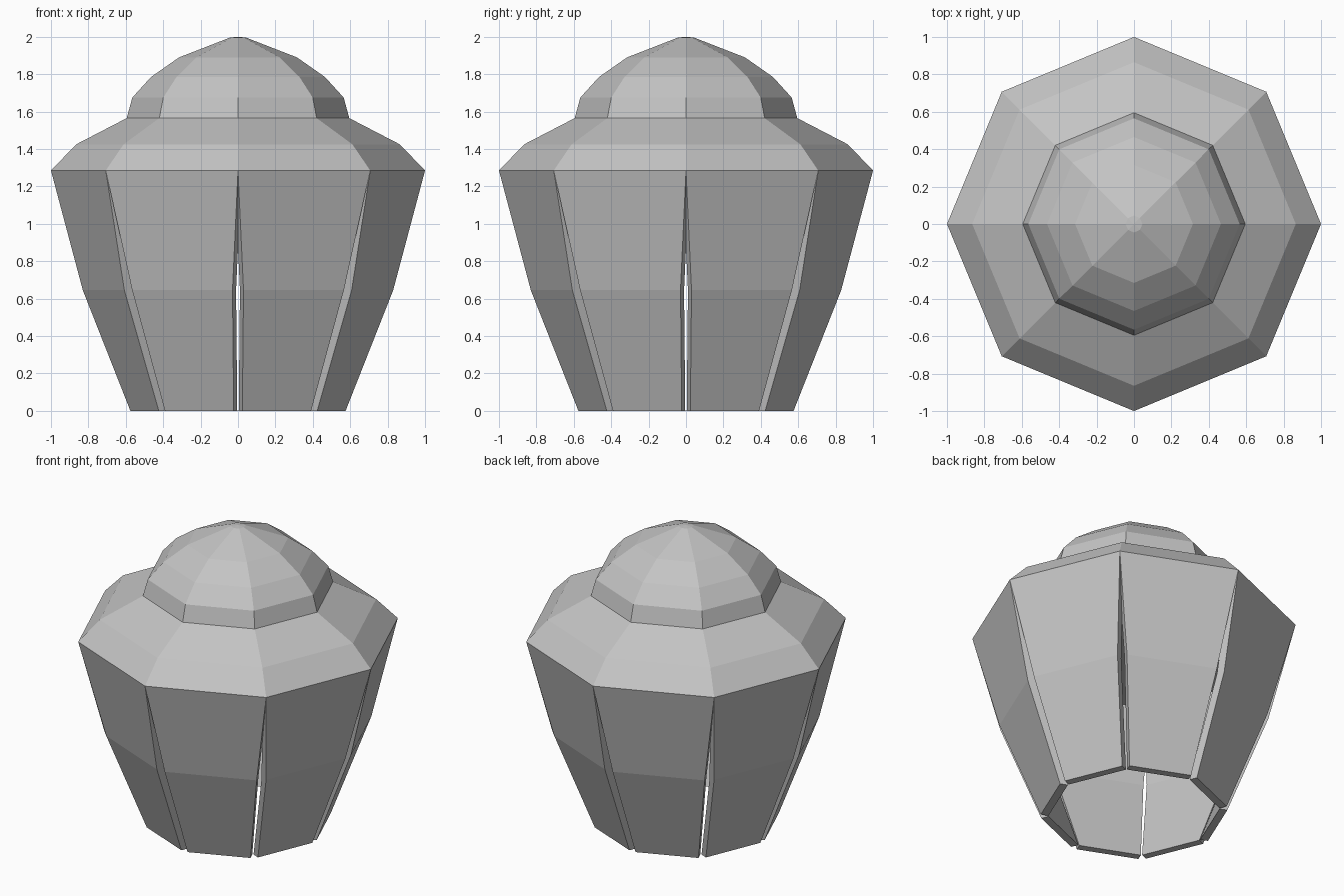
import bpy, bmesh, math
from mathutils import Vector

if "Cube" in bpy.data.objects:
    bpy.data.objects.remove(bpy.data.objects["Cube"])

SIDES = 8
THICK = 0.05

grey = bpy.data.materials.new("grey")
grey.diffuse_color = (0.55, 0.55, 0.55, 1)
grey.use_nodes = True
grey.node_tree.nodes["Principled BSDF"].inputs["Base Color"].default_value = grey.diffuse_color


def corner(i, r, z):
    a = math.tau * i / SIDES
    return Vector((r * math.cos(a), r * math.sin(a), z))


def make_object(name, bm):
    bmesh.ops.recalc_face_normals(bm, faces=bm.faces)
    me = bpy.data.meshes.new(name)
    bm.to_mesh(me)
    bm.free()
    me.materials.append(grey)
    ob = bpy.data.objects.new(name, me)
    bpy.context.collection.objects.link(ob)
    return ob


def turned(name, profile, tip=None):
    """Closed eight-sided solid from (radius, z) rings, with an optional tip."""
    bm = bmesh.new()
    rings = [[bm.verts.new(corner(i, r, z)) for i in range(SIDES)] for r, z in profile]
    for lo, hi in zip(rings, rings[1:]):
        for i in range(SIDES):
            j = (i + 1) % SIDES
            bm.faces.new((lo[i], lo[j], hi[j], hi[i]))
    bm.faces.new(rings[0][::-1])
    if tip is None:
        bm.faces.new(rings[-1])
    else:
        t = bm.verts.new((0, 0, tip))
        for i in range(SIDES):
            bm.faces.new((rings[-1][i], rings[-1][(i + 1) % SIDES], t))
    return make_object(name, bm)


def panel(i):
    """One hanging wall panel, narrowed at both edges to leave slits."""
    bm = bmesh.new()
    mid = math.tau * (i + 0.5) / SIDES
    inward = Vector((-math.cos(mid), -math.sin(mid), 0)) * THICK
    loops = []
    for r, z, gap in ((0.585, 0, 0.025), (0.842, 0.645, 0.032), (1.0, 1.285, 0.0)):
        a, b = corner(i, r, z), corner(i + 1, r, z)
        step = (b - a).normalized() * gap
        a, b = a + step, b - step
        loops.append([bm.verts.new(p) for p in (a, b, b + inward, a + inward)])
    for lo, hi in zip(loops, loops[1:]):
        for k in range(4):
            n = (k + 1) % 4
            bm.faces.new((lo[k], lo[n], hi[n], hi[k]))
    bm.faces.new(loops[0][::-1])
    bm.faces.new(loops[-1])
    return make_object(f"wall_panel_{i + 1}", bm)


# sloping shoulder roof
turned("shoulder", [(1.0, 1.285), (0.865, 1.425), (0.595, 1.565)])

# faceted dome on top
turned("dome", [(0.595, 1.565), (0.565, 1.675), (0.465, 1.785),
                (0.315, 1.89), (0.045, 1.995)], tip=2.0)

# ring of separate panels around the hollow body
for i in range(SIDES):
    panel(i)
